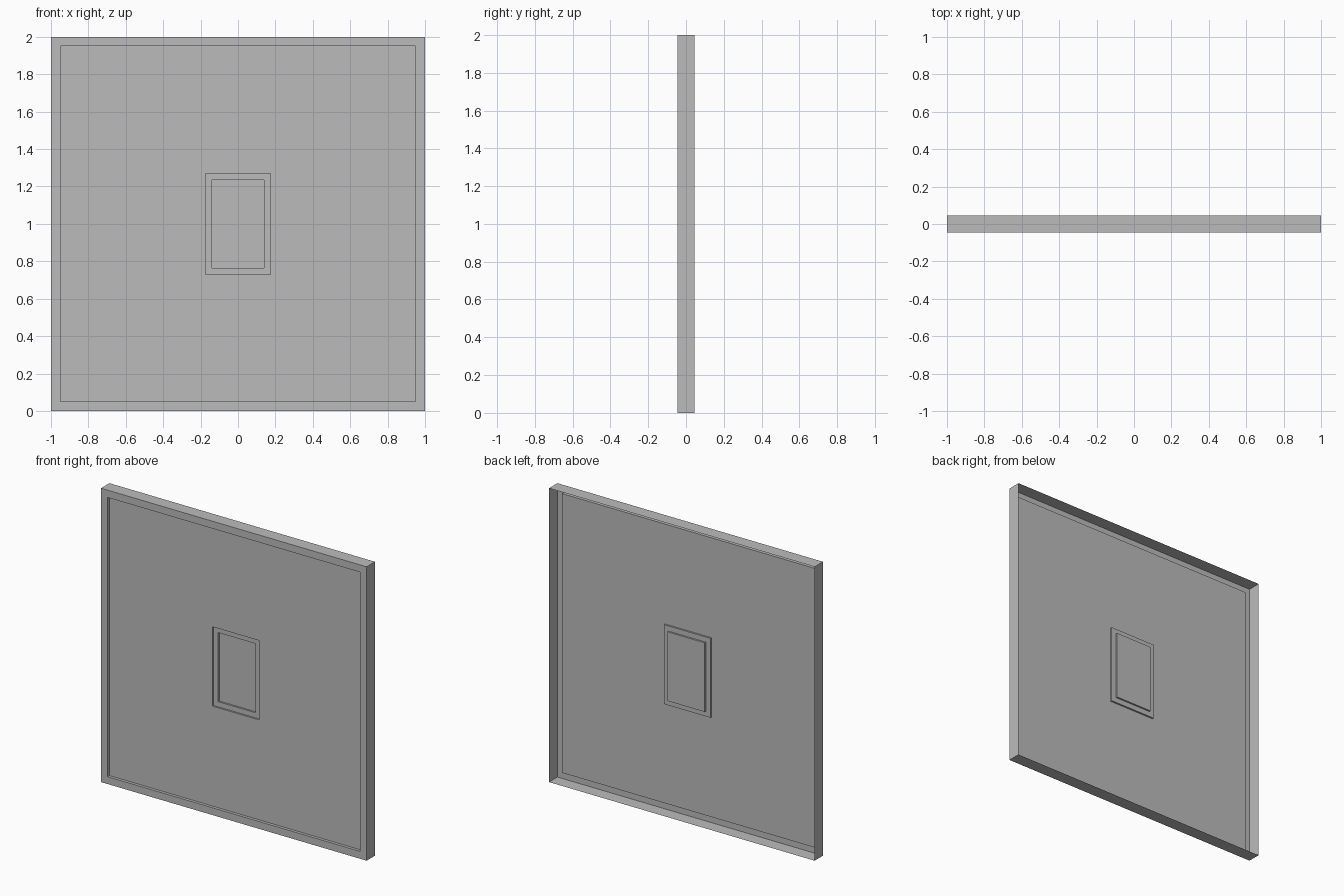
import bpy
import bmesh

cube = bpy.data.objects.get("Cube")
if cube:
    bpy.data.objects.remove(cube, do_unlink=True)

grey = bpy.data.materials.new("plain_grey")
grey.use_nodes = True
colour = (0.5, 0.5, 0.5, 1)
grey.diffuse_color = colour
grey.node_tree.nodes["Principled BSDF"].inputs["Base Color"].default_value = colour

CENTRE_Z = 1.0
BACK, FRONT = 0.045, -0.045
PANEL = FRONT + 0.02       # recessed main sheet
STEP = PANEL + 0.012       # first step of the central recess
FLOOR = STEP + 0.012       # floor of the central recess


def stepped_sheet(name, rings, capped=False):
    """Join nested rectangles (half width, half height, y) into one thin sheet."""
    bm = bmesh.new()
    loops = [[bm.verts.new((sx * w, y, CENTRE_Z + sz * h))
              for sx, sz in ((-1, -1), (1, -1), (1, 1), (-1, 1))]
             for w, h, y in rings]
    for outer, inner in zip(loops, loops[1:]):
        for i in range(4):
            j = (i + 1) % 4
            bm.faces.new((outer[i], outer[j], inner[j], inner[i]))
    if capped:
        bm.faces.new(loops[-1])
    mesh = bpy.data.meshes.new(name)
    bm.to_mesh(mesh)
    bm.free()
    mesh.materials.append(grey)
    obj = bpy.data.objects.new(name, mesh)
    bpy.context.collection.objects.link(obj)
    return obj


# Open-backed side walls with the front rim
stepped_sheet("outer_frame", [(1, 1, BACK), (1, 1, FRONT), (0.95, 0.95, FRONT)])

# Recessed sheet with an opening in the middle
stepped_sheet("main_panel", [(0.95, 0.95, FRONT), (0.95, 0.95, PANEL),
                             (0.175, 0.27, PANEL)])

# Two-step rectangular recess in the middle
stepped_sheet("center_recess", [(0.175, 0.27, PANEL), (0.175, 0.27, STEP),
                                (0.14, 0.235, STEP), (0.14, 0.235, FLOOR)],
              capped=True)
